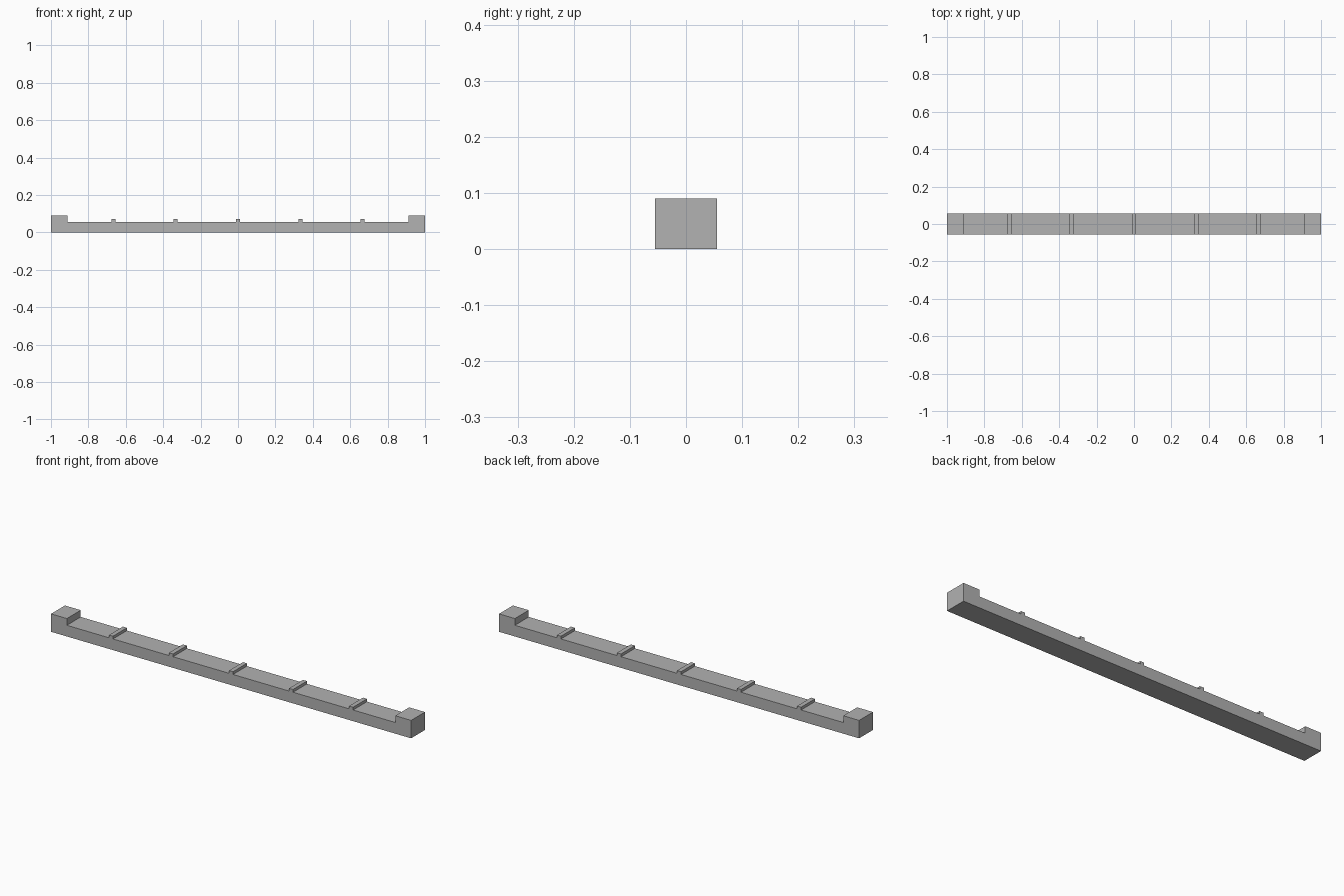
import bpy
import bmesh
from mathutils import Vector

cube = bpy.data.objects.get("Cube")
if cube:
    bpy.data.objects.remove(cube, do_unlink=True)

HALF_DEPTH = 0.055
BEAM_TOP = 0.056
END_TOP = 0.09
END_INNER = 0.912
RIB_TOP = 0.07
RIB_HALF = 0.011

grey = bpy.data.materials.new("plain grey")
grey.use_nodes = True
colour = (0.445, 0.445, 0.445, 1)
grey.diffuse_color = colour
grey.node_tree.nodes["Principled BSDF"].inputs["Base Color"].default_value = colour


def extrude_profile(name, points):
    """Extrude an x-z outline through the full depth."""
    bm = bmesh.new()
    face = bm.faces.new([bm.verts.new((x, -HALF_DEPTH, z)) for x, z in points])
    result = bmesh.ops.extrude_face_region(bm, geom=[face], use_keep_orig=True)
    moved = [v for v in result["geom"] if isinstance(v, bmesh.types.BMVert)]
    bmesh.ops.translate(bm, verts=moved, vec=Vector((0, 2 * HALF_DEPTH, 0)))
    bmesh.ops.recalc_face_normals(bm, faces=bm.faces)
    mesh = bpy.data.meshes.new(name)
    bm.to_mesh(mesh)
    bm.free()
    mesh.materials.append(grey)
    obj = bpy.data.objects.new(name, mesh)
    bpy.context.collection.objects.link(obj)
    return obj


# Beam with a raised block at each end
right_half = [(1, 0), (1, END_TOP), (END_INNER, END_TOP), (END_INNER, BEAM_TOP)]
left_half = [(-x, z) for x, z in reversed(right_half)]
extrude_profile("beam", right_half + left_half)

# Evenly spaced cross ribs on the beam
for i in range(-2, 3):
    x = i / 3
    extrude_profile(f"cross_rib_{i + 3}", [
        (x - RIB_HALF, BEAM_TOP), (x + RIB_HALF, BEAM_TOP),
        (x + RIB_HALF, RIB_TOP), (x - RIB_HALF, RIB_TOP)])
